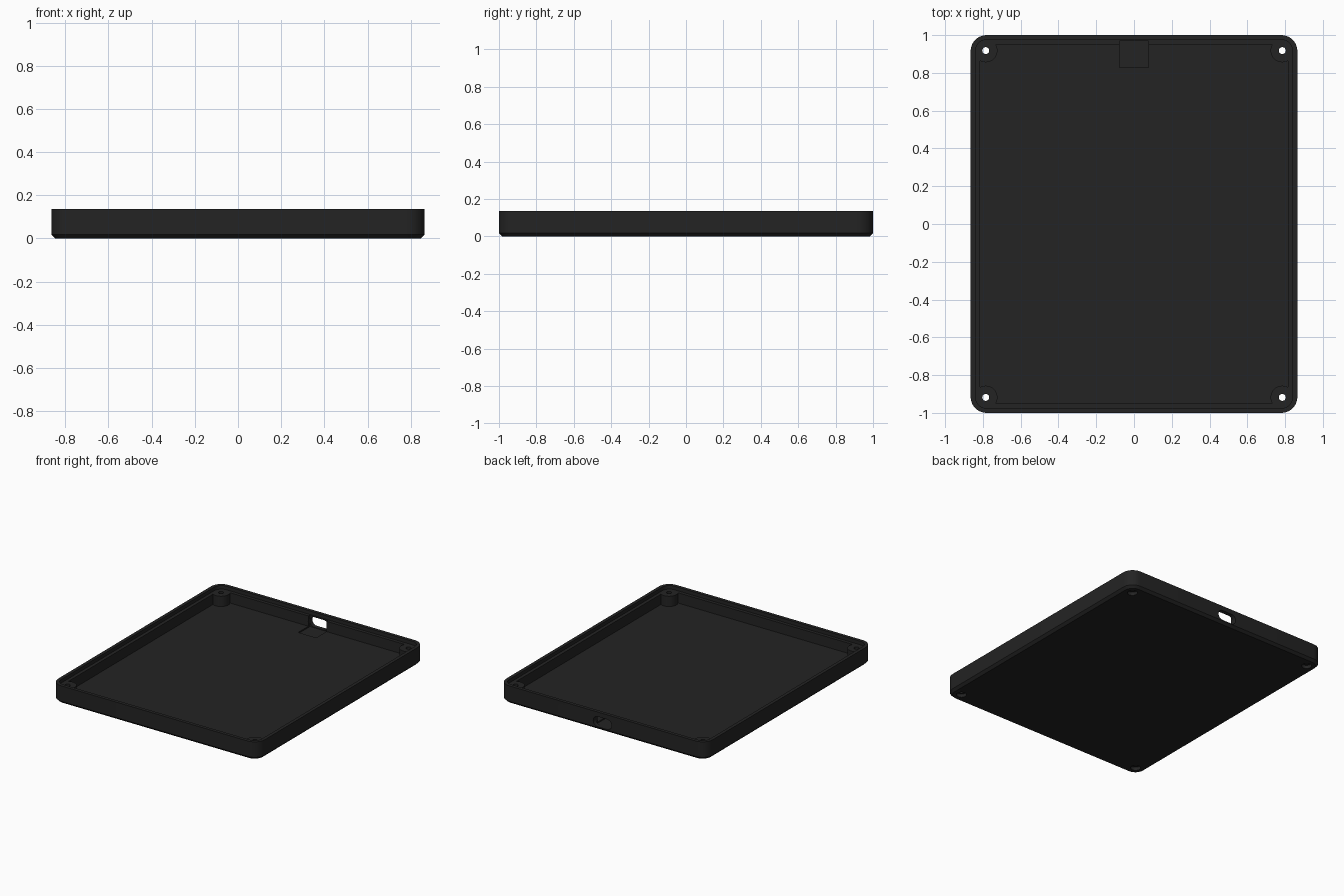
import bpy, bmesh, math

if "Cube" in bpy.data.objects:
    bpy.data.objects.remove(bpy.data.objects["Cube"])

HX, HY, H, R = 0.865, 1.0, 0.135, 0.085      # half sizes, height, corner radius
FLOOR, LEDGE = 0.03, 0.108                   # floor top and lid ledge heights

black = bpy.data.materials.new("matte_black")
black.diffuse_color = (0.017, 0.017, 0.017, 1)
black.use_nodes = True
black.node_tree.nodes["Principled BSDF"].inputs["Base Color"].default_value = black.diffuse_color


def make_object(name, bm):
    bmesh.ops.recalc_face_normals(bm, faces=bm.faces)
    me = bpy.data.meshes.new(name)
    bm.to_mesh(me)
    bm.free()
    me.materials.append(black)
    ob = bpy.data.objects.new(name, me)
    bpy.context.collection.objects.link(ob)
    return ob


def rounded_loop(bm, inset, z, seg=10):
    r = max(R - inset, 0.02)
    cx, cy = HX - inset - r, HY - inset - r
    verts = []
    for q, (sx, sy) in enumerate([(1, 1), (-1, 1), (-1, -1), (1, -1)]):
        for i in range(seg + 1):
            a = math.pi / 2 * (q + i / seg)
            verts.append(bm.verts.new((sx * cx + r * math.cos(a), sy * cy + r * math.sin(a), z)))
    return verts


def cylinder(name, x, y, r, z0, z1, seg=32):
    bm = bmesh.new()
    bmesh.ops.create_cone(bm, cap_ends=True, segments=seg, radius1=r, radius2=r, depth=z1 - z0)
    bmesh.ops.translate(bm, verts=bm.verts, vec=(x, y, (z0 + z1) / 2))
    return make_object(name, bm)


def boolean(target, tool, operation):
    m = target.modifiers.new(tool.name, 'BOOLEAN')
    m.object, m.operation, m.solver = tool, operation, 'EXACT'
    bpy.context.view_layer.objects.active = target
    bpy.ops.object.modifier_apply(modifier=m.name)
    bpy.data.objects.remove(tool)


# Tray shell: chamfered base, outer wall, thin lip, ledge, inner wall, floor
bm = bmesh.new()
profile = [(0.018, 0), (0, 0.018), (0, H), (0.025, H), (0.025, LEDGE), (0.05, LEDGE), (0.05, FLOOR)]
loops = [rounded_loop(bm, i, z) for i, z in profile]
for a, b in zip(loops, loops[1:]):
    n = len(a)
    for i in range(n):
        j = (i + 1) % n
        bm.faces.new((a[i], a[j], b[j], b[i]))
bm.faces.new(loops[0][::-1])
bm.faces.new(loops[-1])
tray = make_object("tray", bm)

# Corner screw bosses, with through holes and counterbores underneath
corners = [(sx * 0.785, sy * 0.918) for sx in (-1, 1) for sy in (-1, 1)]
for x, y in corners:
    boolean(tray, cylinder("boss", x, y, 0.062, 0.022, LEDGE), 'UNION')
for x, y in corners:
    boolean(tray, cylinder("screw_hole", x, y, 0.0185, -0.1, 0.3, 24), 'DIFFERENCE')
    boolean(tray, cylinder("counterbore", x, y, 0.035, -0.1, 0.025), 'DIFFERENCE')

# Shallow connector pocket in the floor and back wall
bm = bmesh.new()
bmesh.ops.create_cube(bm, size=1)
bmesh.ops.scale(bm, verts=bm.verts, vec=(0.152, 0.142, 0.2))
bmesh.ops.translate(bm, verts=bm.verts, vec=(0, 0.899, 0.12))
boolean(tray, make_object("connector_pocket", bm), 'DIFFERENCE')

# Port slot with round ends through the back wall
bm = bmesh.new()
r, half, zc = 0.038, 0.077, 0.062
pts = []
for i in range(26):
    side = 1 if i < 13 else -1
    a = -math.pi / 2 + math.pi * (i % 13) / 12 + (0 if side > 0 else math.pi)
    pts.append((side * (half - r) + r * math.cos(a), zc + r * math.sin(a)))
face = bm.faces.new([bm.verts.new((x, 0.93, z)) for x, z in pts])
ext = bmesh.ops.extrude_face_region(bm, geom=[face])
bmesh.ops.translate(bm, verts=[v for v in ext["geom"] if isinstance(v, bmesh.types.BMVert)], vec=(0, 0.15, 0))
boolean(tray, make_object("port_slot", bm), 'DIFFERENCE')

# Smooth round walls, crisp edges
bpy.ops.object.select_all(action='DESELECT')
tray.select_set(True)
bpy.context.view_layer.objects.active = tray
bpy.ops.object.shade_smooth_by_angle(angle=math.radians(30))
